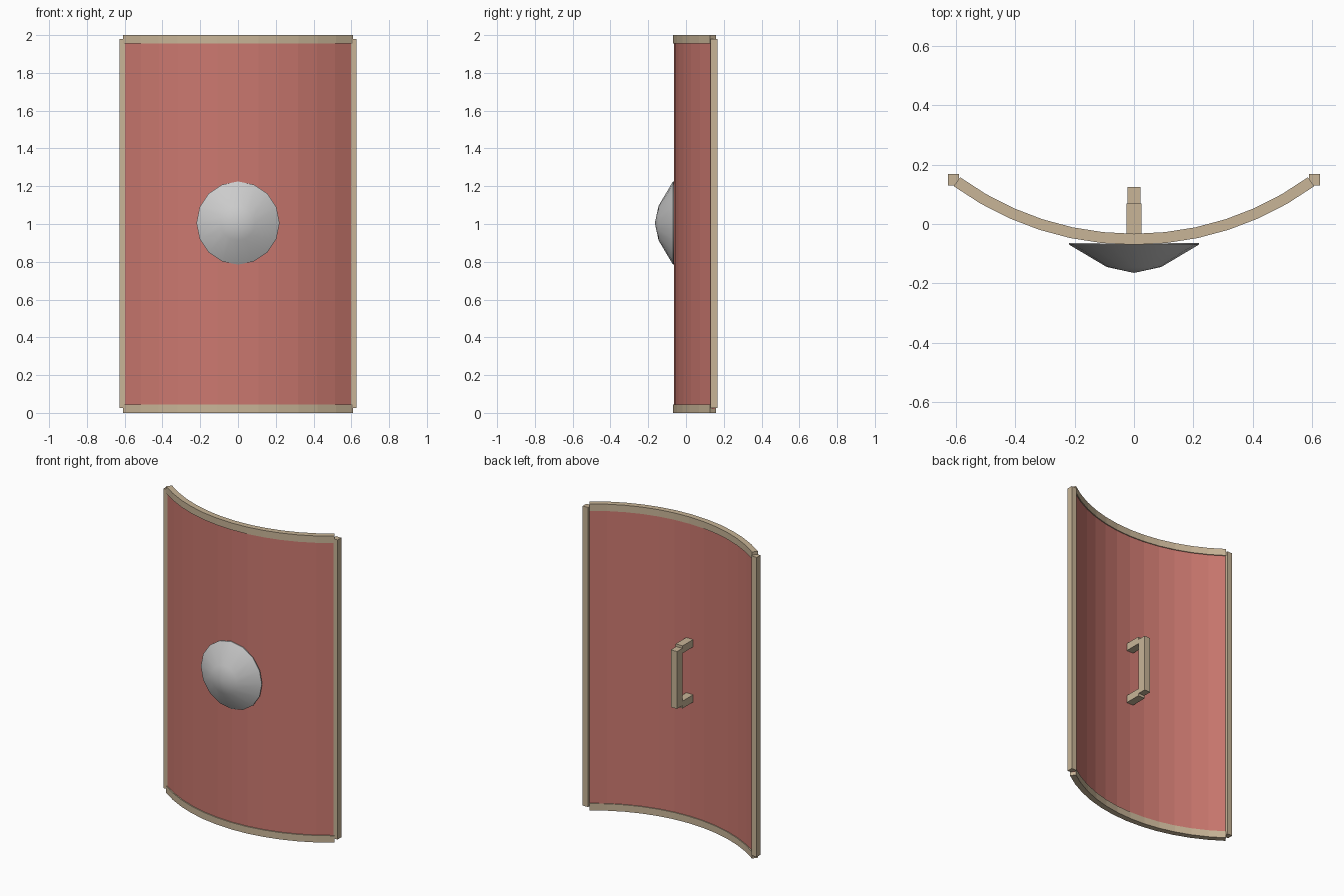
import bpy, bmesh, math

if "Cube" in bpy.data.objects:
    bpy.data.objects.remove(bpy.data.objects["Cube"])

CY = 0.965              # y of the curve's centre line
HALF = math.radians(36)  # half of the arc
SEG = 12


def material(name, rgb):
    m = bpy.data.materials.new(name)
    m.diffuse_color = (*rgb, 1)
    m.use_nodes = True
    m.node_tree.nodes["Principled BSDF"].inputs["Base Color"].default_value = m.diffuse_color
    return m


RED = material("red_paint", (0.60, 0.19, 0.16))
TAN = material("tan_trim", (0.58, 0.46, 0.31))


def finish(name, bm, mat=None):
    bmesh.ops.recalc_face_normals(bm, faces=bm.faces)
    me = bpy.data.meshes.new(name)
    bm.to_mesh(me)
    bm.free()
    ob = bpy.data.objects.new(name, me)
    bpy.context.collection.objects.link(ob)
    if mat:
        me.materials.append(mat)
    return ob


def curved_slab(name, r0, r1, z0, z1, mat):
    """Sweep a rectangular section along the shield's arc."""
    bm = bmesh.new()
    rings = []
    for i in range(SEG + 1):
        a = HALF * (2 * i / SEG - 1)
        s, c = math.sin(a), math.cos(a)
        rings.append([bm.verts.new((r * s, CY - r * c, z))
                      for r, z in ((r0, z0), (r1, z0), (r1, z1), (r0, z1))])
    for p, q in zip(rings, rings[1:]):
        for k in range(4):
            n = (k + 1) % 4
            bm.faces.new((p[k], p[n], q[n], q[k]))
    bm.faces.new(rings[0])
    bm.faces.new(rings[-1])
    return finish(name, bm, mat)


def box(name, x, y, z, mat):
    bm = bmesh.new()
    bmesh.ops.create_cube(bm, size=1)
    for v in bm.verts:
        v.co = [(lo + hi) / 2 + c * (hi - lo) for c, (lo, hi) in zip(v.co, (x, y, z))]
    return finish(name, bm, mat)


# Curved board and its top and bottom rims
curved_slab("shield_board", 1.004, 1.028, 0.02, 1.98, RED)
curved_slab("bottom_rim", 0.998, 1.035, 0.0, 0.045, TAN)
curved_slab("top_rim", 0.998, 1.035, 1.955, 2.0, TAN)

# Straight side rims
for side, x in (("left", (-0.628, -0.59)), ("right", (0.59, 0.628))):
    box(side + "_rim", x, (0.13, 0.168), (0.025, 1.98), TAN)

# Handle: two brackets and a grip
for part, z in (("lower", 0.82), ("upper", 1.18)):
    box(part + "_handle_bracket", (-0.025, 0.025), (-0.045, 0.07), (z - 0.024, z + 0.024), TAN)
box("handle_grip", (-0.022, 0.022), (0.07, 0.125), (0.813, 1.187), TAN)

# Domed boss, 16 sides, closed at the back
bm = bmesh.new()
N = 16
rings = [[bm.verts.new((r * math.sin(2 * math.pi * i / N), y, 1.005 + r * math.cos(2 * math.pi * i / N)))
          for i in range(N)] for r, y in ((0.22, -0.064), (0.22, -0.069), (0.092, -0.145))]
tip = bm.verts.new((0, -0.165, 1.005))
bm.faces.new(rings[0])
for i in range(N):
    j = (i + 1) % N
    for p, q in zip(rings, rings[1:]):
        bm.faces.new((p[i], p[j], q[j], q[i]))
    bm.faces.new((rings[-1][i], rings[-1][j], tip))
boss = finish("boss", bm)
bpy.context.view_layer.objects.active = boss
boss.select_set(True)
bpy.ops.object.shade_smooth_by_angle(angle=math.radians(35))
